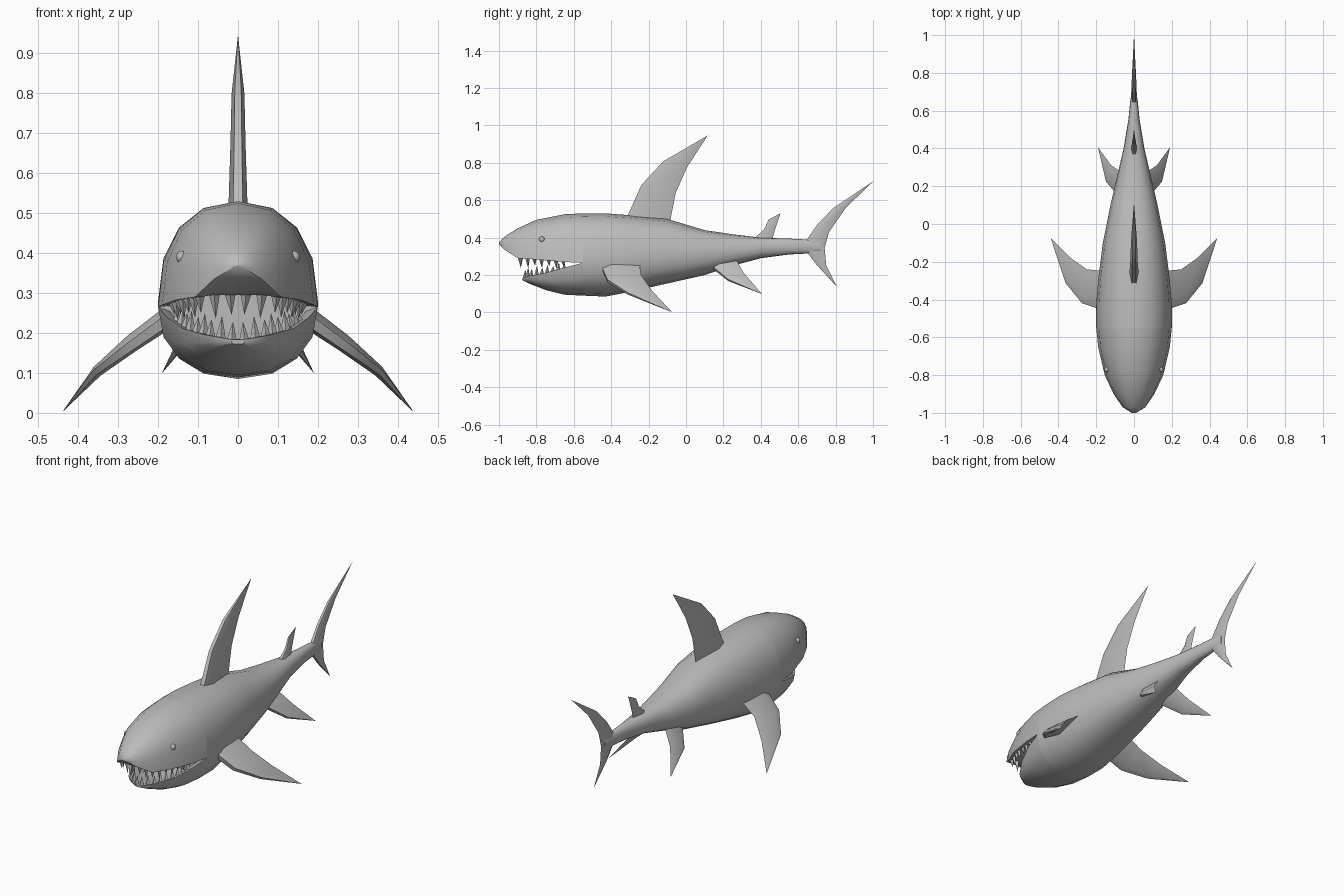
import bpy, bmesh, math
from mathutils import Vector

if "Cube" in bpy.data.objects:
    bpy.data.objects.remove(bpy.data.objects["Cube"])

grey = bpy.data.materials.new("shark grey")
grey.diffuse_color = (0.5, 0.5, 0.5, 1)
grey.use_nodes = True
grey.node_tree.nodes["Principled BSDF"].inputs["Base Color"].default_value = grey.diffuse_color


def finish(bm, name, mirror=False, angle=50):
    bmesh.ops.remove_doubles(bm, verts=bm.verts, dist=1e-5)
    bmesh.ops.recalc_face_normals(bm, faces=bm.faces)
    me = bpy.data.meshes.new(name)
    bm.to_mesh(me)
    bm.free()
    me.materials.append(grey)
    ob = bpy.data.objects.new(name, me)
    bpy.context.collection.objects.link(ob)
    if mirror:
        ob.modifiers.new("mirror", 'MIRROR').use_mirror_merge = False
    bpy.context.view_layer.objects.active = ob
    ob.select_set(True)
    if angle:
        bpy.ops.object.shade_smooth_by_angle(angle=math.radians(angle))
    ob.select_set(False)
    return ob


def loft(bm, rings):
    """Skin closed rings of points and cap both ends."""
    vr = [[bm.verts.new(p) for p in r] for r in rings]
    n = len(vr[0])
    for a, b in zip(vr, vr[1:]):
        for i in range(n):
            bm.faces.new((a[i], a[(i + 1) % n], b[(i + 1) % n], b[i]))
    bm.faces.new(vr[0])
    bm.faces.new(vr[-1])


def arc(y, w, mid, end, n=8):
    """Rounded half section from +w over 'end' to -w."""
    pts = []
    for i in range(n + 1):
        c, s = math.cos(math.pi * i / n), math.sin(math.pi * i / n)
        pts.append((math.copysign(abs(c) ** 0.88, c) * w, y, mid + (end - mid) * abs(s) ** 0.88))
    return pts


# trunk: y, half width, top, widest height, bottom
trunk = [(-.55, .20, .53, .265, .09), (-.43, .20, .53, .28, .085), (-.3, .19, .52, .29, .11),
         (-.1, .165, .50, .30, .155), (.1, .125, .44, .315, .20), (.25, .09, .418, .325, .25),
         (.4, .055, .40, .345, .29), (.55, .03, .395, .35, .31), (.65, .02, .39, .352, .315),
         (.72, .008, .38, .35, .325)]
bm = bmesh.new()
loft(bm, [arc(y, w, m, t) + arc(y, w, m, b)[-2:0:-1] for y, w, t, m, b in trunk])
finish(bm, "trunk")

# upper head and lower jaw: y, half width, outer height, lip height, mouth lining height
head = [(-1, .012, .375, .365, .366), (-.97, .06, .405, .335, .337), (-.9, .108, .45, .29, .295),
        (-.8, .155, .495, .283, .31), (-.65, .19, .525, .27, .31), (-.55, .20, .53, .265, .30)]
jaw = [(-.875, .025, .172, .185, .184), (-.84, .08, .155, .195, .185), (-.75, .14, .12, .212, .16),
       (-.65, .178, .095, .24, .15), (-.55, .20, .09, .265, .16)]
for name, rows in (("upper_head", head), ("lower_jaw", jaw)):
    bm = bmesh.new()
    rings = []
    for y, w, out, lip, lining in rows:
        inner = [(x * w, y, lip + (lining - lip) * k)
                 for x, k in ((-.85, .1), (-.6, 1), (0, 1), (.6, 1), (.85, .1))]
        rings.append(arc(y, w, lip, out) + inner)
    loft(bm, rings)
    finish(bm, name)


def along(path, t):
    """Point at fraction t of a polyline."""
    path = [Vector(p) for p in path]
    lens = [(b - a).length for a, b in zip(path, path[1:])]
    d = t * sum(lens)
    for a, b, l in zip(path, path[1:], lens):
        if d <= l:
            return a.lerp(b, d / l)
        d -= l
    return path[-1]


# rows of pointed teeth just inside the lips
for name, rows, first, up in (("upper_teeth", head, 2, -1), ("lower_teeth", jaw, 0, 1)):
    path = [(0, rows[first][0] + .015, rows[first][3])]
    path += [(w * .88, y + .012, lip) for y, w, o, lip, c in rows[first:-1]]
    bm = bmesh.new()
    for i in range(9):
        p = along(path, (i + .5) / 9)
        size = 1 - .045 * i + (.12 if i % 2 else -.12)
        base = [bm.verts.new(p + Vector((.014 * math.cos(a), .014 * math.sin(a), -up * .008)))
                for a in (0, math.pi / 2, math.pi, math.pi * 1.5)]
        tip = bm.verts.new(p + Vector((-.004, .004, up * .05 * size)))
        bm.faces.new(base)
        for j in range(4):
            bm.faces.new((base[j], base[(j + 1) % 4], tip))
    finish(bm, name, True, 0)

# eyes set into the sides of the head
bm = bmesh.new()
bmesh.ops.create_uvsphere(bm, u_segments=10, v_segments=6, radius=.016)
bmesh.ops.translate(bm, verts=bm.verts, vec=(.14, -.77, .39))
finish(bm, "eyes", True)


def fin(name, sections, tip, side, mirror=False):
    """Blade from (leading point, trailing point, half thickness) sections to a tip."""
    bm = bmesh.new()
    side = Vector(side).normalized()
    rings = []
    for lead, trail, t in sections:
        a, b = Vector(lead), Vector(trail)
        f, m = a.lerp(b, .06), a.lerp(b, .3)
        rings.append([f + side * t * .5, m + side * t, b, m - side * t, f - side * t * .5])
    rings.append([Vector(tip) + (p - rings[-1][2]) * .01 for p in rings[-1]])
    loft(bm, rings)
    finish(bm, name, mirror, 40)


X = (1, 0, 0)
fin("dorsal_fin", [((0, -.34, .49), (0, -.09, .46), .025), ((0, -.25, .685), (0, -.055, .64), .019),
                   ((0, -.13, .81), (0, .005, .775), .016)], (0, .115, .945), X)
fin("rear_dorsal_fin", [((0, .35, .39), (0, .46, .385), .015), ((0, .415, .445), (0, .475, .44), .011),
                        ((0, .438, .498), (0, .485, .47), .007)], (0, .505, .53), X)
fin("tail_upper_lobe", [((0, .61, .35), (0, .74, .34), .016), ((0, .70, .475), (0, .765, .43), .014),
                        ((0, .785, .56), (0, .855, .56), .01)], (0, 1, .70), X)
fin("tail_lower_lobe", [((0, .61, .36), (0, .74, .36), .016), ((0, .695, .255), (0, .75, .25), .012)],
    (0, .805, .14), X)
fin("pectoral_fins", [((.15, -.47, .25), (.15, -.25, .27), .028), ((.27, -.43, .165), (.25, -.24, .20), .022),
                      ((.36, -.32, .10), (.335, -.18, .115), .014)], (.44, -.075, .002), (.6, -.1, .8), True)
fin("pelvic_fins", [((.06, .12, .25), (.06, .27, .28), .02), ((.145, .22, .17), (.12, .31, .21), .014)],
    (.19, .405, .10), (.7, -.1, .7), True)
